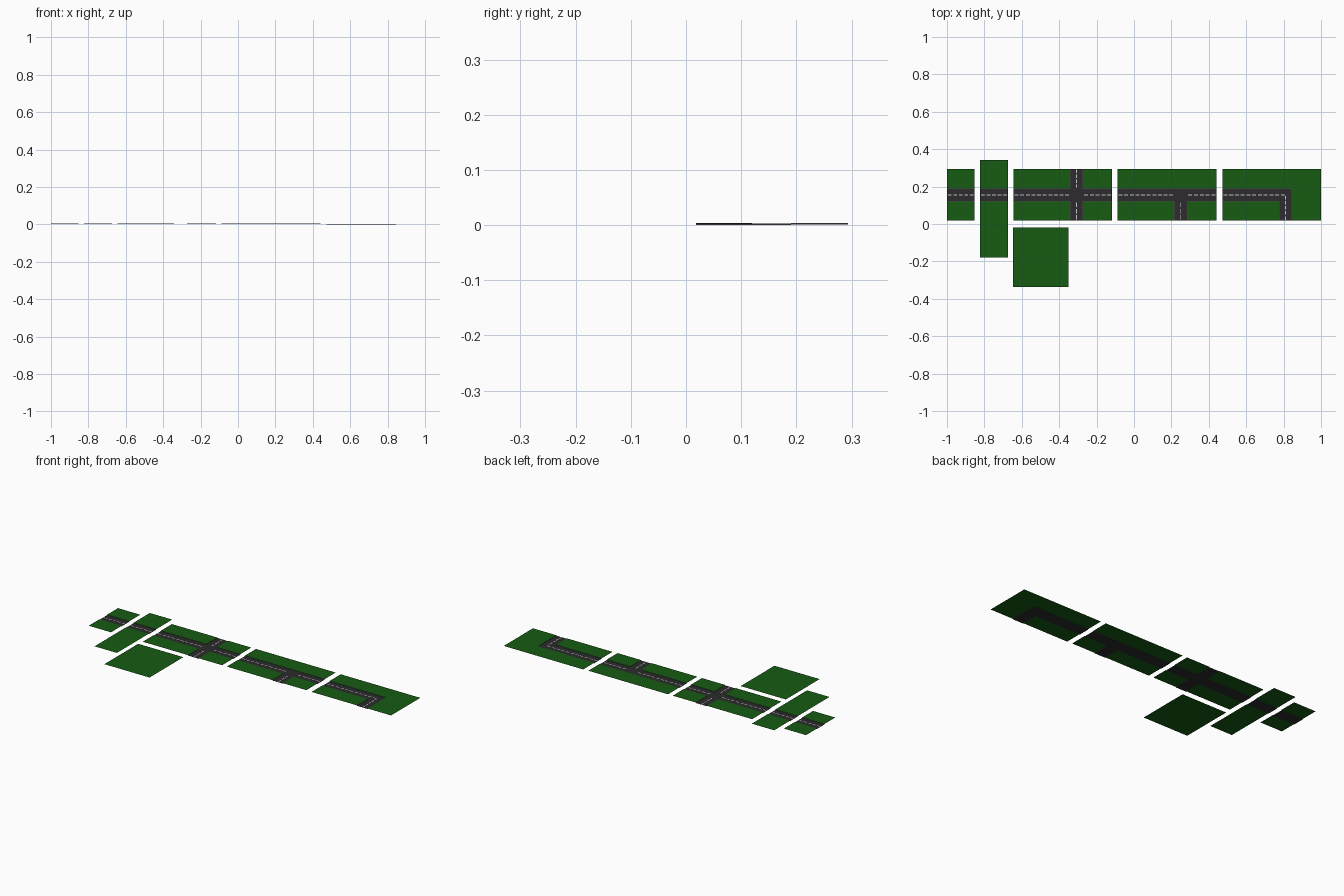
import bpy

if "Cube" in bpy.data.objects:
    bpy.data.objects.remove(bpy.data.objects["Cube"])


def material(name, rgb):
    m = bpy.data.materials.new(name)
    m.diffuse_color = (*rgb, 1)
    m.use_nodes = True
    m.node_tree.nodes["Principled BSDF"].inputs["Base Color"].default_value = m.diffuse_color
    return m


GRASS = material("grass_green", (0.008, 0.105, 0.007))
ASPHALT = material("asphalt", (0.026, 0.024, 0.026))
KERB = material("kerb_grey", (0.07, 0.07, 0.07))
PAINT = material("paint_white", (0.75, 0.75, 0.75))

Y0, Y1 = 0.018, 0.294        # ordinary tile depth
R0, R1 = 0.12, 0.19          # main road edges
MID = (R0 + R1) / 2
KERB_H = 0.0027
EDGE = 0.0025                # painted edge width
LIFT = 0.0003


def mesh_object(name, quads, mat):
    if not quads:
        return
    verts = [p for q in quads for p in q]
    faces = [tuple(range(i, i + 4)) for i in range(0, len(verts), 4)]
    me = bpy.data.meshes.new(name)
    me.from_pydata(verts, [], faces)
    me.materials.append(mat)
    ob = bpy.data.objects.new(name, me)
    bpy.context.collection.objects.link(ob)


def flat(x0, y0, x1, y1, z):
    return [(x0, y0, z), (x1, y0, z), (x1, y1, z), (x0, y1, z)]


def wall(x0, y0, x1, y1, z):
    return [(x0, y0, z), (x1, y1, z), (x1, y1, z + KERB_H), (x0, y0, z + KERB_H)]


def dashes(a, b, period=0.0295):
    n = max(1, round((b - a) / period))
    p = (b - a) / n
    return [(a + (i + 0.15) * p, a + (i + 0.85) * p) for i in range(n)]


def tile(name, xs, ys, road, lines=(), z=0.0015):
    """Grid of cells: road cells lie low, grass cells lie one kerb higher."""
    grass, tar, kerb, edge, paint = [], [], [], [], []
    nx, ny = len(xs) - 1, len(ys) - 1
    for i in range(nx):
        for j in range(ny):
            x0, x1, y0, y1 = xs[i], xs[i + 1], ys[j], ys[j + 1]
            if (i, j) not in road:
                grass.append(flat(x0, y0, x1, y1, z + KERB_H))
                continue
            tar.append(flat(x0, y0, x1, y1, z))
            sides = {(-1, 0): ((x0, y1, x0, y0), (x0, y0, x0 + EDGE, y1)),
                     (1, 0): ((x1, y0, x1, y1), (x1 - EDGE, y0, x1, y1)),
                     (0, -1): ((x0, y0, x1, y0), (x0, y0, x1, y0 + EDGE)),
                     (0, 1): ((x1, y1, x0, y1), (x0, y1 - EDGE, x1, y1))}
            for (di, dj), (w, e) in sides.items():
                a, b = i + di, j + dj
                if 0 <= a < nx and 0 <= b < ny and (a, b) not in road:
                    kerb.append(wall(*w, z))
                    edge.append(flat(*e, z + LIFT))
    # centre line dashes
    for axis, c, a, b in lines:
        for s, t in dashes(a, b):
            r = (s, c - 0.0025, t, c + 0.0025) if axis == "x" else (c - 0.0025, s, c + 0.0025, t)
            paint.append(flat(*r, z + LIFT))
    for part, quads, mat in (("grass", grass, GRASS), ("road", tar, ASPHALT),
                             ("kerb", kerb, KERB), ("edge_line", edge, KERB),
                             ("centre_line", paint, PAINT)):
        mesh_object(f"{name}_{part}", quads, mat)


ROAD_Y = [Y0, R0, R1, Y1]

# straight pieces
tile("short_straight", [-1.0, -0.853], ROAD_Y, {(0, 1)}, [("x", MID, -1.0, -0.853)])
tile("wide_straight", [-0.823, -0.675], [-0.18, R0, R1, 0.342], {(0, 1)},
     [("x", MID, -0.823, -0.675)])

# crossroads
tile("crossroads", [-0.643, -0.342, -0.272, -0.118], ROAD_Y,
     {(0, 1), (1, 1), (2, 1), (1, 0), (1, 2)},
     [("x", MID, -0.643, -0.342), ("x", MID, -0.272, -0.118),
      ("y", -0.307, Y0, R0), ("y", -0.307, R1, Y1)])

# T junction
tile("t_junction", [-0.087, 0.214, 0.285, 0.44], ROAD_Y,
     {(0, 1), (1, 1), (2, 1), (1, 0)},
     [("x", MID, -0.087, 0.214), ("x", MID, 0.285, 0.44), ("y", 0.25, Y0, R0)])

# corner, sitting slightly lower
tile("corner", [0.474, 0.776, 0.845, 1.0], ROAD_Y,
     {(0, 1), (1, 1), (1, 0)},
     [("x", MID, 0.474, 0.811), ("y", 0.811, Y0, MID)], z=0.0)

# plain lawn
tile("lawn", [-0.648, -0.349], [-0.337, -0.018], set())
